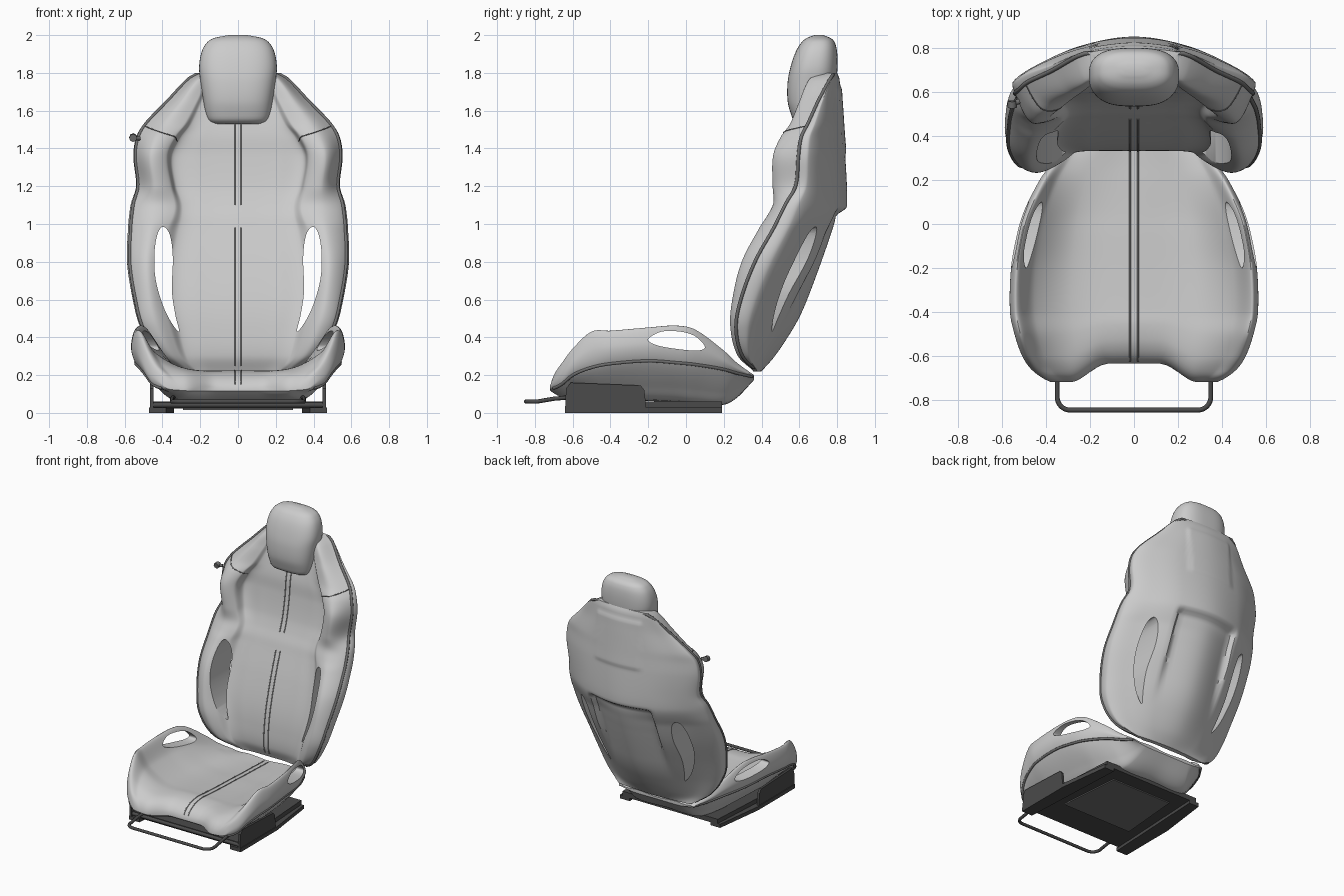
import bpy, bmesh, math
from mathutils import Vector

if "Cube" in bpy.data.objects:
    bpy.data.objects.remove(bpy.data.objects["Cube"])


def material(name, v):
    m = bpy.data.materials.new(name)
    m.diffuse_color = (v, v, v, 1)
    m.use_nodes = True
    m.node_tree.nodes["Principled BSDF"].inputs["Base Color"].default_value = m.diffuse_color
    return m


DARK = material("dark_plastic", 0.07)
TRIM = material("trim", 0.16)
THREAD = material("thread", 0.35)


def smooth(t):
    t = max(0.0, min(1.0, t))
    return t * t * (3 - 2 * t)


def spline(xs, ps, x):
    # Cubic through keyed points
    n = len(xs)
    i = 0
    while i < n - 2 and x > xs[i + 1]:
        i += 1

    def tan(k):
        a, b = max(k - 1, 0), min(k + 1, n - 1)
        return (ps[b] - ps[a]) / (xs[b] - xs[a])
    h = xs[i + 1] - xs[i]
    t = (x - xs[i]) / h
    return (ps[i] * (2*t**3 - 3*t*t + 1) + tan(i) * h * (t**3 - 2*t*t + t)
            + ps[i + 1] * (3*t*t - 2*t**3) + tan(i + 1) * h * (t**3 - t*t))


def table(rows, key):
    return spline([r[0] for r in rows], [Vector(r[1:]) for r in rows], key)


def section(half, s):
    # Point s (in control point units) on a half section mirrored about x = 0
    ps = [Vector(p) for p in half]
    ps = [Vector((-ps[1].x, ps[1].y))] + ps + [Vector((-ps[-2].x, ps[-2].y))]
    xs = [0.0]
    for a, b in zip(ps, ps[1:]):
        xs.append(xs[-1] + (b - a).length + 1e-5)
    i = min(int(s), len(half) - 2)
    return spline(xs, ps, xs[i + 1] + (s - i) * (xs[i + 2] - xs[i + 1]))


def mesh_object(name, verts, faces, mat=None):
    me = bpy.data.meshes.new(name)
    bm = bmesh.new()
    vs = [bm.verts.new(v) for v in verts]
    for f in faces:
        bm.faces.new([vs[i] for i in f])
    bmesh.ops.recalc_face_normals(bm, faces=bm.faces)
    bm.to_mesh(me)
    bm.free()
    ob = bpy.data.objects.new(name, me)
    bpy.context.collection.objects.link(ob)
    if mat:
        me.materials.append(mat)
    return ob


def loft(name, rings, mat=None, cap=None):
    n, m = len(rings[0]), len(rings)
    faces = [(r*n + i, r*n + (i+1) % n, (r+1)*n + (i+1) % n, (r+1)*n + i)
             for r in range(m - 1) for i in range(n)]
    cap = cap or [tuple(range(n))]
    faces += cap + [tuple(i + (m-1)*n for i in f) for f in cap]
    return mesh_object(name, [v for r in rings for v in r], faces, mat)


def flip(p):
    return Vector((-p.x, p.y, p.z))


def body(name, surf, lo, hi, levels, smax, k=10):
    rings = []
    for j in range(levels + 1):
        key = lo + (hi - lo) * j / levels
        half = [surf(key, i / k) for i in range(smax * k + 1)]
        half[0].x = half[-1].x = 0
        rings.append(half + [flip(p) for p in half[-2:0:-1]])
    # End caps: strips joining the front and back of the section
    h, n, cap = smax * k, len(rings[0]), []
    for i in range(h // 2):
        f = list(dict.fromkeys((i, i + 1, h - i - 1, h - i)))
        cap += [tuple(f), tuple((n - j) % n for j in f)]
    return loft(name, rings, None, cap)


def prism(name, outline, to3d, a, b, mat=None):
    return loft(name, [[to3d(u, v, d) for u, v in outline] for d in (a, b)], mat)


def round_outline(pts, k=6):
    n = len(pts)
    ps = [Vector(pts[i % n]) for i in range(-2, n + 3)]
    return [spline(list(range(-2, n + 3)), ps, i / k) for i in range(n * k)]


def finish(ob, angle=40):
    bpy.ops.object.select_all(action='DESELECT')
    ob.select_set(True)
    bpy.context.view_layer.objects.active = ob
    for m in list(ob.modifiers):
        bpy.ops.object.modifier_apply(modifier=m.name)
    bpy.ops.object.shade_smooth_by_angle(angle=math.radians(angle))


def cut(ob, cutters):
    for c in cutters:
        m = ob.modifiers.new("hole", 'BOOLEAN')
        m.operation, m.solver, m.object = 'DIFFERENCE', 'EXACT', c
    finish(ob)
    for c in cutters:
        bpy.data.objects.remove(c)


def tube(name, paths, r, mat=TRIM):
    cu = bpy.data.curves.new(name, 'CURVE')
    cu.dimensions, cu.bevel_depth, cu.bevel_resolution = '3D', r, 2
    cu.use_fill_caps = True
    for path in paths:
        sp = cu.splines.new('POLY')
        sp.points.add(len(path) - 1)
        for q, p in zip(sp.points, path):
            q.co = (*p, 1)
        sp.use_smooth = True
    cu.materials.append(mat)
    ob = bpy.data.objects.new(name, cu)
    bpy.context.collection.objects.link(ob)


def slab(name, outline, z0, z1, mat):
    return prism(name, outline, lambda u, v, d: Vector((u, v, d)), z0, z1, mat)


def steps(a, b, n):
    return [a + (b - a) * i / n for i in range(n + 1)]


# Backrest: z, half width, bolster inner x, then y of centre, bolster, piping, back
BACK = [(.22, .30, .22, .365, .36, .37, .40), (.30, .42, .27, .335, .275, .29, .47),
        (.45, .51, .31, .34, .235, .255, .57), (.60, .55, .345, .365, .245, .28, .66),
        (.80, .58, .345, .42, .295, .355, .765), (.98, .575, .31, .48, .39, .455, .83),
        (1.04, .57, .295, .50, .43, .485, .845), (1.11, .56, .295, .53, .465, .52, .853),
        (1.20, .535, .325, .56, .463, .57, .852), (1.36, .55, .345, .59, .465, .585, .843),
        (1.46, .535, .30, .60, .505, .60, .835), (1.53, .495, .245, .615, .555, .635, .83),
        (1.65, .38, .19, .65, .605, .69, .822), (1.77, .265, .14, .70, .66, .755, .812),
        (1.80, .21, .10, .74, .72, .775, .80)]


def back_surf(z, s):
    w, xi, yc, yf, yp, yb = table(BACK, z)
    d, t, up = w - xi, yb - yp, smooth((z - .94) / .16)
    p = section([(0, yc), (.6*xi, yc), (xi, yc - .01), (xi + (.25 - .09*up)*d, yc + (.65 + .13*up)*(yf - yc)),
                 (xi + .6*d, yf), (w - .008, yp + .01), (w, yp + .25*t), (.77*w, yp + (.52 + .06*up)*t),
                 (.45*w, yp + (.8 + .06*up)*t), (0, yb)], s)
    if s > 6:  # map pocket recess and raised upper panel
        ax = abs(p.x)
        p.y -= .052 * smooth((.27 - ax) / .05) * smooth((1.09 - z) / .05) * smooth((z - .42) / .45)
        p.y += .008 * smooth((.2 - ax) / .03) * smooth((z - 1.36) / .03) * smooth((1.74 - z) / .03)
    return Vector((p.x, p.y, z))


HOLE = [(.395, .985), (.36, .94), (.345, .82), (.35, .65), (.332, .52), (.312, .43),
        (.36, .49), (.405, .59), (.438, .72), (.442, .85), (.425, .95)]
backrest = body("backrest", back_surf, .22, 1.80, 110, 9)
cut(backrest, [prism("cutter", round_outline(HOLE), lambda u, v, d, s=s: Vector((s*u, d, v)), .1, 1)
               for s in (-1, 1)])


# Seat cushion: y, half width, then z of centre, bolster, piping, underside
SEAT = [(-.72, .38, .13, .14, .125, .115), (-.70, .42, .165, .20, .13, .10),
        (-.66, .47, .195, .26, .15, .085), (-.60, .51, .215, .34, .20, .075),
        (-.50, .545, .225, .43, .24, .07), (-.40, .565, .22, .435, .26, .07),
        (-.20, .56, .21, .452, .275, .07), (-.05, .535, .205, .462, .265, .065),
        (.05, .505, .20, .44, .255, .055), (.20, .43, .195, .33, .23, .05),
        (.27, .38, .192, .265, .21, .085), (.36, .31, .19, .20, .19, .175)]


def seat_surf(y, s):
    w, zc, zb, zp, zo = table(SEAT, y)
    p = section([(0, zc), (.5*w, zc + .01), (.8*w, zc + .45*(zb - zc)), (.95*w, zb),
                 (w, zp + .5*(zb - zp)), (.955*w, zp), (.76*w, zp + .65*(zo - zp)),
                 (.6*w, zo), (0, zo)], s)
    notch = .085 * smooth((.29 - abs(p.x)) / .17) * smooth((-y - .3) / .4)
    return Vector((p.x, y + notch, p.y))


SLOT = [(-.2, .39), (-.13, .43), (-.03, .43), (.05, .405), (.1, .35), (.06, .33), (-.06, .34),
        (-.16, .36)]
seat = body("seat_cushion", seat_surf, -.72, .36, 90, 8)
cut(seat, [prism("cutter", round_outline(SLOT), lambda u, v, d, s=s: Vector((s*d, u, v)), .3, .8)
           for s in (-1, 1)])

# Headrest: z, half width, front y, back y
HEAD = [(1.53, .13, .60, .70), (1.545, .155, .572, .74), (1.58, .17, .556, .76), (1.65, .183, .538, .78),
        (1.75, .198, .538, .795), (1.83, .206, .553, .802), (1.91, .193, .58, .80),
        (1.96, .165, .61, .788), (1.985, .125, .64, .765), (2.0, .05, .68, .725)]
rings = []
for z in steps(1.53, 1.96, 30) + steps(1.965, 2.0, 8):
    w, a, b = table(HEAD, z)
    ring = []
    for i in range(64):
        c, s = math.cos(i * math.tau / 64), math.sin(i * math.tau / 64)
        ring.append(Vector((w * math.copysign(abs(c)**.7, c),
                            (a + b)/2 + (b - a)/2 * math.copysign(abs(s)**.8, s), z)))
    rings.append(ring)
finish(loft("headrest", rings), 60)


# Piping and seams that follow the surfaces
def both(path):
    return [path, [flip(p) for p in path]]


edge = [back_surf(z, 5) for z in steps(.24, 1.79, 80)]
tube("backrest_piping", [edge + [flip(p) for p in reversed(edge)]], .01)
tube("seat_piping", both([seat_surf(y, 5) for y in steps(-.7, .35, 50)]), .009)
tube("shoulder_seams", both([back_surf(1.44 + .08 * i / 20, 2.2 + 2.8 * i / 20) for i in range(21)]), .003)
off = Vector((.018, 0, 0))
for name, path in (("lower_back_stripe", [back_surf(z, 0) for z in steps(.25, .98, 30)]),
                   ("upper_back_stripe", [back_surf(z, 0) for z in steps(1.1, 1.55, 20)]),
                   ("seat_stripe", [seat_surf(y, 0) for y in steps(-.71, .34, 50)])):
    tube(name, [[p + off * s for p in path] for s in (-1, 1)], .004, THREAD)

# Base: pan, rails, side covers, cross bars
slab("base_pan", [(-.45, -.62), (.45, -.62), (.4, .19), (-.4, .19)], .022, .06, DARK)
slab("base_under_panel", [(-.29, -.4), (.29, -.4), (.25, .08), (-.25, .08)], .014, .03, TRIM)
COVER = [(-.64, .02), (-.635, .13), (-.61, .16), (-.24, .145), (-.22, .12), (-.21, .02)]
for s, side in ((-1, "left"), (1, "right")):
    slab("rail_" + side, [(s*.38, -.64), (s*.47, -.64), (s*.47, -.2), (s*.42, .19), (s*.34, .19)],
         0, .028, DARK)
    prism("side_cover_" + side, COVER, lambda u, v, d: Vector((s * d, u, v)), .448, .465, DARK)
tube("cross_bar", [[(-.46, -.62, .042), (.46, -.62, .042)]], .014, DARK)

# Front adjusting handle
arc = [(.29 + .06 * math.cos(t), -.788 - .06 * math.sin(t), .06) for t in steps(0, math.pi/2, 8)]
right = [Vector((.34, -.58, .085)), Vector((.35, -.7, .075))] + [Vector(p) for p in arc]
tube("adjusting_handle", [right + [flip(p) for p in reversed(right)]], .011, DARK)

# Belt guide knob on the shoulder
tube("belt_guide", [[(-.52, .56, 1.455), (-.56, .545, 1.455)]], .012)
tube("belt_guide_knob", [[(-.555, .53, 1.455), (-.555, .56, 1.46)]], .021)
